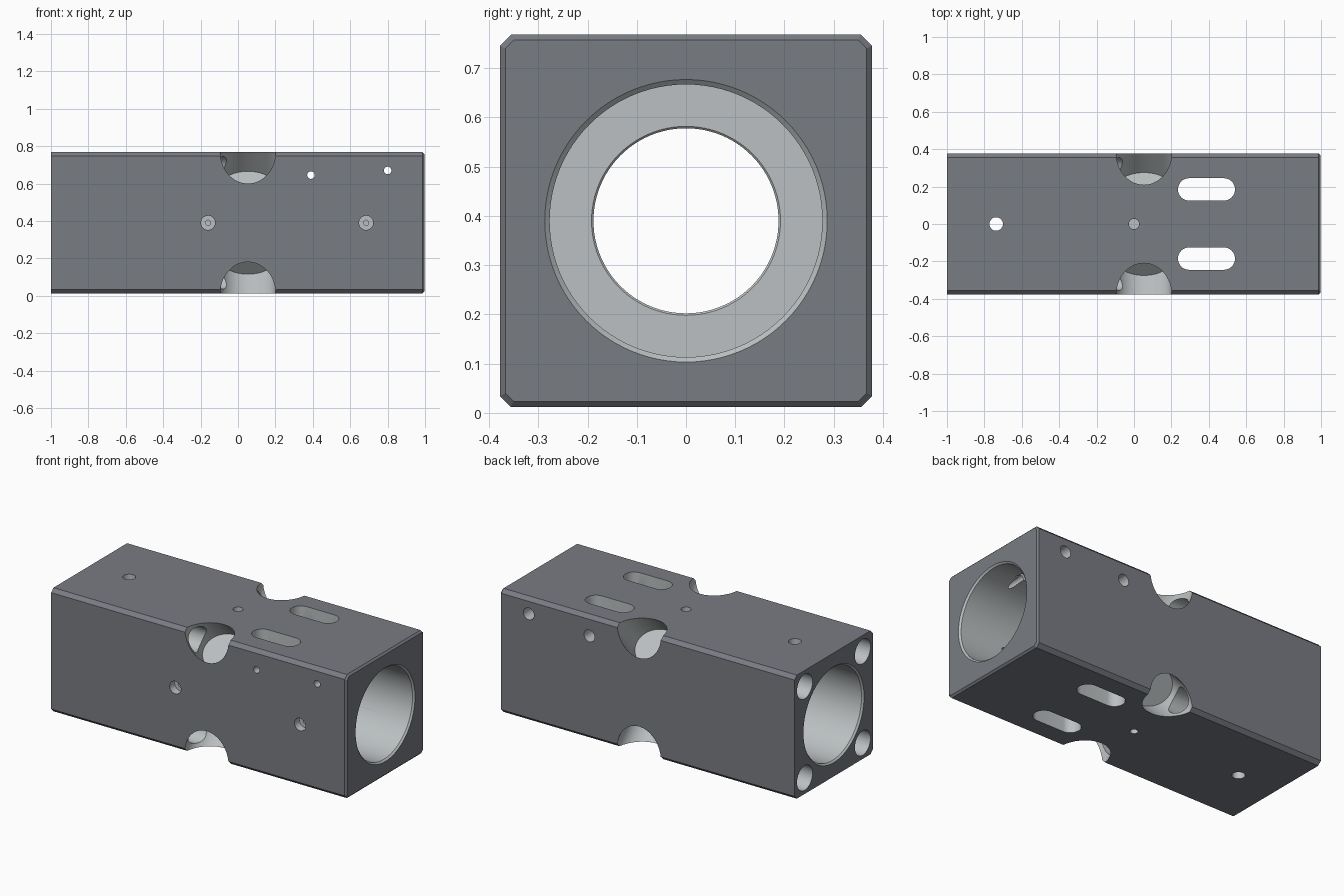
import bpy, bmesh
from math import sin, cos, pi, radians
from mathutils import Matrix, Vector

if "Cube" in bpy.data.objects:
    bpy.data.objects.remove(bpy.data.objects["Cube"])

CZ = 0.39          # height of the bore axis
H = 0.378          # half width of the square block
X1 = 0.997         # right end

def material(name, colour):
    m = bpy.data.materials.new(name)
    m.diffuse_color = colour
    m.use_nodes = True
    m.node_tree.nodes["Principled BSDF"].inputs["Base Color"].default_value = m.diffuse_color
    return m

dark = material("dark_finish", (0.19, 0.2, 0.225, 1))
light = material("machined_metal", (0.5, 0.53, 0.54, 1))

def loft(name, rings, mat):
    """Skin a stack of equal-length point rings and cap both ends."""
    bm = bmesh.new()
    vs = [[bm.verts.new(p) for p in ring] for ring in rings]
    n = len(vs[0])
    for a, b in zip(vs, vs[1:]):
        for i in range(n):
            j = (i + 1) % n
            bm.faces.new((a[i], a[j], b[j], b[i]))
    bm.faces.new(vs[0])
    bm.faces.new(vs[-1])
    bmesh.ops.recalc_face_normals(bm, faces=bm.faces[:])
    me = bpy.data.meshes.new(name)
    bm.to_mesh(me)
    bm.free()
    me.materials.append(mat)
    ob = bpy.data.objects.new(name, me)
    bpy.context.collection.objects.link(ob)
    return ob

cutters = []

def lathe(name, profile, centre, rot, sx=1, sy=1, n=48):
    """Round cutter: profile of (distance along axis, radius)."""
    m = Matrix.Translation(centre) @ rot
    rings = [[m @ Vector((sx * r * cos(2 * pi * i / n), sy * r * sin(2 * pi * i / n), t))
              for i in range(n)] for t, r in profile]
    cutters.append(loft(name, rings, light))

ALONG_X = Matrix.Rotation(pi / 2, 4, 'Y')
TO_FRONT = Matrix.Rotation(pi / 2, 4, 'X')
UP = Matrix.Identity(4)

# Block: chamfered long edges, chamfered right end
def section(x, h, c):
    k = h - c
    return [(x, y, CZ + z) for y, z in
            ((k, h), (-k, h), (-h, k), (-h, -k), (-k, -h), (k, -h), (h, -k), (h, k))]

block = loft("bored_block", [section(-1, H, 0.022), section(X1 - 0.011, H, 0.022),
                             section(X1, H - 0.011, 0.017)], dark)

# Main bore: two wide ends with a narrow middle web
lathe("bore_cutter", [(-1.02, 0.313), (-0.99, 0.283), (-0.12, 0.283), (-0.12, 0.192),
                      (-0.116, 0.188), (0.206, 0.188), (0.21, 0.192), (0.21, 0.277),
                      (X1 - 0.01, 0.277), (X1 + 0.03, 0.317)], (0, 0, CZ), ALONG_X, n=96)

# Edge pockets and the bolt holes running to them from the left end
for k in range(4):
    a = radians(45 + 90 * k)
    lathe("pocket_cutter", [(0.27, 1), (0.8, 1)], (0.053, 0, CZ),
          Matrix.Rotation(a, 4, 'X'), 0.148, 0.119, 64)
    sy, sz = (1 if cos(a) > 0 else -1), (1 if sin(a) > 0 else -1)
    lathe("bolt_hole_cutter", [(-1.1, 0.075), (0.03, 0.075)],
          (0, 0.28 * sy, CZ + 0.28 * sz), ALONG_X)

# Front counterbored holes
for x in (-0.16, 0.685):
    lathe("front_hole_cutter", [(0.2, 0.014), (0.33, 0.014), (0.33, 0.038), (0.5, 0.038)],
          (x, 0, CZ), TO_FRONT, n=32)

# Cross holes: wide at the back, narrow at the front
for x, z in ((0.39, 0.645), (0.80, 0.67)):
    lathe("cross_hole_cutter", [(-0.5, 0.036), (0, 0.036), (0, 0.02), (0.5, 0.02)],
          (x, 0, z), TO_FRONT, n=32)

# Vertical hole right through near the left end, blind holes in the middle
lathe("vertical_hole_cutter", [(-0.6, 0.036), (0.6, 0.036)], (-0.737, 0, CZ), UP, n=32)
lathe("top_blind_cutter", [(0.27, 0.028), (0.6, 0.028)], (0, 0, CZ), UP, n=32)
lathe("bottom_blind_cutter", [(-0.6, 0.022), (-0.27, 0.022)], (0, 0, CZ), UP, n=32)

# Round-ended slots through top and bottom
for y in (0.185, -0.185):
    outline = []
    for cx, start in ((0.48, -pi / 2), (0.295, pi / 2)):
        outline += [(cx + 0.06 * cos(start + pi * i / 16), y + 0.06 * sin(start + pi * i / 16))
                    for i in range(17)]
    cutters.append(loft("slot_cutter", [[(px, py, z) for px, py in outline]
                                        for z in (-0.2, 1.0)], light))

# Cut everything out, keeping the lighter material on the cut faces
for c in cutters:
    c.hide_render = True
    mod = block.modifiers.new(c.name, 'BOOLEAN')
    mod.operation = 'DIFFERENCE'
    mod.solver = 'EXACT'
    mod.material_mode = 'TRANSFER'
    mod.object = c
bpy.context.view_layer.update()
result = bpy.data.meshes.new_from_object(block.evaluated_get(bpy.context.evaluated_depsgraph_get()))
block.modifiers.clear()
block.data = result
for c in cutters:
    bpy.data.objects.remove(c)

bpy.context.view_layer.objects.active = block
block.select_set(True)
bpy.ops.object.shade_smooth_by_angle(angle=radians(30))
